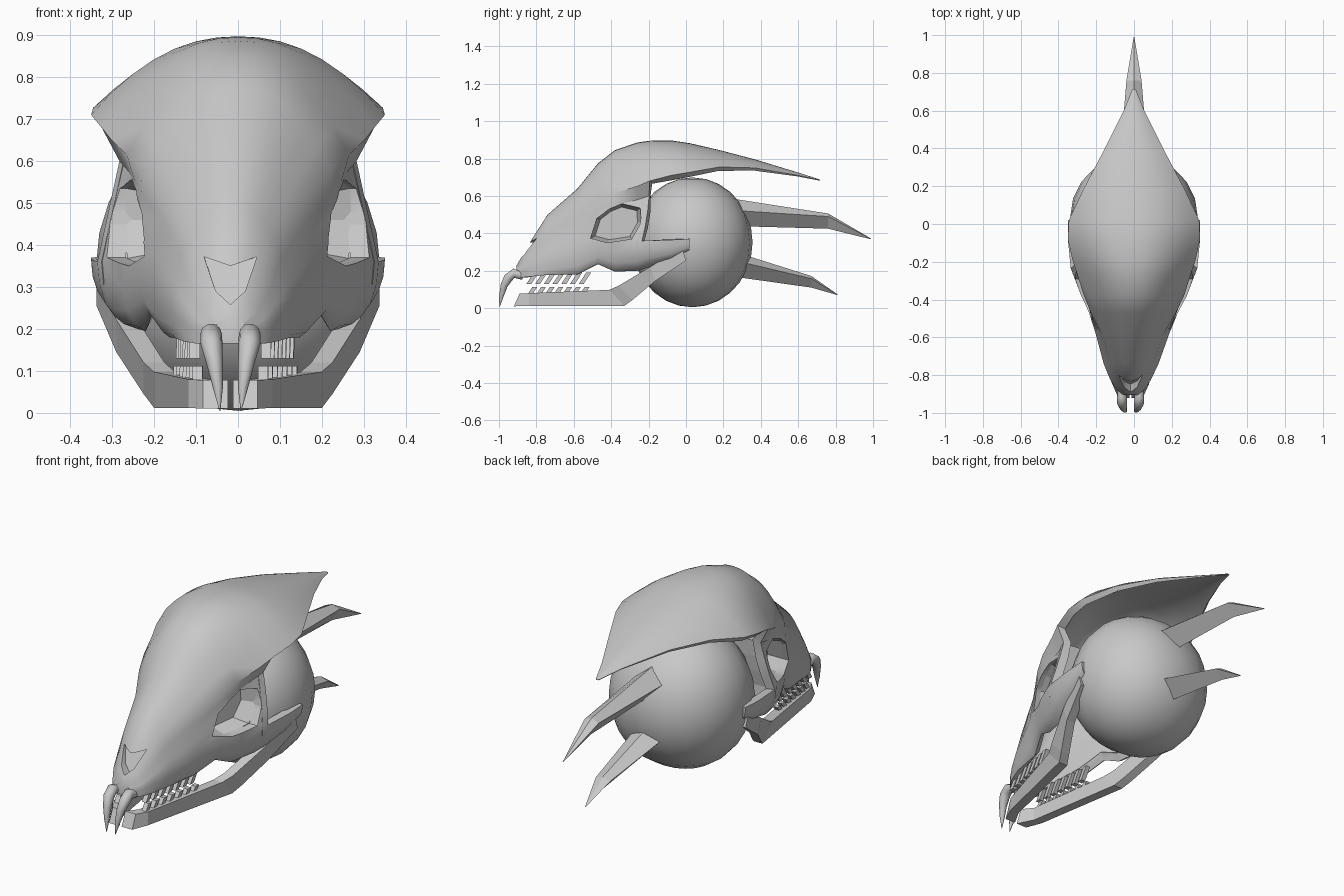
import bpy, bmesh, math
from mathutils import Vector

default = bpy.data.objects.get("Cube")
if default:
    bpy.data.objects.remove(default, do_unlink=True)

# One bone grey for everything
bone = bpy.data.materials.new("bone_grey")
bone.use_nodes = True
grey = (0.58, 0.58, 0.58, 1)
bone.diffuse_color = grey
bone.node_tree.nodes["Principled BSDF"].inputs["Base Color"].default_value = grey


def finish(name, bm, fix_normals=True):
    """Turn a bmesh into a named object with the bone material."""
    if fix_normals:
        bmesh.ops.recalc_face_normals(bm, faces=bm.faces)
    mesh = bpy.data.meshes.new(name)
    bm.to_mesh(mesh)
    bm.free()
    mesh.materials.append(bone)
    obj = bpy.data.objects.new(name, mesh)
    bpy.context.collection.objects.link(obj)
    return obj


def loft(bm, rings, open_end=False):
    """Join rings of equal length into a solid, or a cup with an open start."""
    loops = [[bm.verts.new(p) for p in ring] for ring in rings]
    n = len(loops[0])
    for a, b in zip(loops, loops[1:]):
        for i in range(n):
            j = (i + 1) % n
            bm.faces.new((a[i], a[j], b[j], b[i]))
    if not open_end:
        bm.faces.new(loops[0])
    bm.faces.new(loops[-1])


def bake(obj, smooth=None):
    """Apply the modifiers, lean the muzzle sideways, smooth below the angle."""
    bpy.ops.object.select_all(action='DESELECT')
    obj.select_set(True)
    bpy.context.view_layer.objects.active = obj
    if obj.modifiers:
        bpy.ops.object.convert(target='MESH')
    for v in obj.data.vertices:
        v.co.x -= .018 * min(1, max(0, (-.4 - v.co.y) / .4))
    if smooth:
        bpy.ops.object.shade_smooth_by_angle(angle=math.radians(smooth))


def mirrored(name, bm):
    obj = finish(name, bm)
    obj.modifiers.new("Mirror", 'MIRROR').use_mirror_merge = False
    return obj


# Face and crest shell: y, top z, crest edge x z, widest x z, lower edge x z
stations = [
    (-.905, .23, .03, .215, .04, .20, .04, .165),
    (-.87, .29, .06, .25, .08, .21, .08, .165),
    (-.82, .375, .085, .30, .11, .24, .11, .17),
    (-.74, .50, .11, .40, .145, .28, .135, .178),
    (-.58, .64, .165, .50, .195, .34, .155, .18),
    (-.47, .775, .225, .58, .235, .36, .20, .235),
    (-.38, .845, .265, .615, .28, .36, .22, .195),
    (-.26, .886, .303, .652, .325, .36, .24, .20),
    (-.195, .895, .325, .68, .335, .36, .27, .22),
    (-.08, .897, .35, .71, .35, .365, .30, .26),
    (.02, .882, .345, .727, .35, .37, .33, .31),
    (.18, .845, .27, .755),
    (.37, .795, .17, .75),
    (.60, .725, .055, .71),
    (.716, .688, .008, .685),
]
CREST, SIDE, LOW = 7, 4, 4
REAR = -.195


def section(row):
    """Half cross-section: domed crest, side wall, rounded lower cheek."""
    y, top, ex, ez = row[:4]
    pts = []
    for i in range(CREST + 1):
        u = i / CREST
        pts.append((ex * u, y, top - (top - ez) * u ** 2.2))
    if len(row) > 4:
        mx, mz, bx, bz = row[4:]
        pinch = .06 if y > -.3 else .03 if y > -.4 else 0
        sweep = .04 if y == REAR else 0
        for i in range(1, SIDE + 1):
            s = i / SIDE
            x = ex + (mx - ex) * s - pinch * (1 - s)
            pts.append((x, y - sweep * s * s, ez + (mz - ez) * s))
        for i in range(1, LOW + 1):
            a = math.pi / 2 * i / LOW
            pts.append((bx + (mx - bx) * math.cos(a), y - sweep * math.cos(a),
                        mz - (mz - bz) * math.sin(a)))
    return pts


bm = bmesh.new()
grid = [[bm.verts.new(p) for p in section(r)] for r in stations]
for r, (a, b) in enumerate(zip(grid, grid[1:])):
    for c in range(min(len(a), len(b)) - 1):
        # behind the eye only the crest and the cheek arch carry on
        if stations[r][0] >= REAR and CREST <= c < CREST + SIDE:
            continue
        bm.faces.new((a[c], a[c + 1], b[c + 1], b[c]))
chin = bm.verts.new((0, stations[0][0], stations[0][-1]))
bm.faces.new([chin] + grid[0][::-1])
bmesh.ops.delete(bm, geom=[v for v in bm.verts if not v.link_faces], context='VERTS')
face_shell = finish("face_and_crest", bm, fix_normals=False)

# Shell thins toward the crest tip
group = face_shell.vertex_groups.new(name="thickness")
for v in face_shell.data.vertices:
    group.add([v.index], min(1, max(.1, (.75 - v.co.y) / .9)), 'REPLACE')
face_shell.modifiers.new("Mirror", 'MIRROR').merge_threshold = .0005
shell = face_shell.modifiers.new("Thickness", 'SOLIDIFY')
shell.thickness = .042
shell.offset = -1
shell.vertex_group = group.name

# Eye socket and nose cutters
eye = [(-.51, .374), (-.476, .48), (-.41, .53), (-.342, .558), (-.245, .535),
       (-.24, .46), (-.29, .37), (-.42, .35)]
bm = bmesh.new()
loft(bm, [[(x, y, z) for y, z in eye] for x in (-.6, .6)])
eye_cutter = finish("eye_cutter", bm)

nose = [(-.063, .372), (0, .35), (.063, .372), (.035, .29), (0, .258), (-.035, .29)]
bm = bmesh.new()
loft(bm, [[(x, -1.1, z) for x, z in nose],
          [(x, -.848 + .53 * (z - .258), z) for x, z in nose]])
nose_cutter = finish("nose_cutter", bm)

for cutter in (eye_cutter, nose_cutter):
    cutter.hide_render = True
    cut = face_shell.modifiers.new("Cut", 'BOOLEAN')
    cut.operation = 'DIFFERENCE'
    cut.solver = 'EXACT'
    cut.use_self = True
    cut.object = cutter
bake(face_shell, 38)
for cutter in (eye_cutter, nose_cutter):
    bpy.data.objects.remove(cutter, do_unlink=True)

# Closed cups behind the eye holes
bm = bmesh.new()
cup = []
for depth, size in ((0, 1.02), (.08, .84)):
    cup.append([(.2 + .3 * (y + .5) - depth, -.36 + (y + .36) * size,
                 .45 + (z - .45) * size) for y, z in eye])
loft(bm, cup, open_end=True)
bake(mirrored("eye_sockets", bm))

# Walls closing the back of the cheeks against the braincase
rear = next(r for r in stations if r[0] == REAR)
bm = bmesh.new()
loft(bm, [[(x - .01, y - .03, z), (x - .01, y - .004, z),
           (x - .15, y + .01, z), (x - .15, y - .03, z)]
          for x, y, z in section(rear)[CREST + 1:CREST + SIDE + 2]])
bake(mirrored("rear_cheek_walls", bm))

# Round braincase, a little square seen from above
bm = bmesh.new()
bmesh.ops.create_uvsphere(bm, u_segments=20, v_segments=14, radius=1)
for v in bm.verts:
    x = math.copysign(abs(v.co.x) ** .9, v.co.x)
    v.co = Vector((x * .338, v.co.y * .322 + .034, v.co.z * .347 + .352))
bake(finish("braincase", bm), 40)


# Two bent spikes on the back, diamond in section
def spike(name, rows):
    bm = bmesh.new()
    loft(bm, [[(0, y, top), (w, y, mid), (0, y, low), (-w, y, mid)]
              for y, w, top, mid, low in rows])
    finish(name, bm)


spike("upper_spike", [(.22, .085, .59, .525, .44), (.76, .04, .506, .49, .425),
                      (.99, .002, .372, .37, .368)])
spike("lower_spike", [(.28, .085, .295, .25, .165), (.67, .04, .172, .158, .11),
                      (.81, .002, .074, .072, .07)])

# Lower jaw: two bars meeting at the front (outer x, inner x, top yz, bottom yz)
bm = bmesh.new()
jaw = [(.065, .006, -.89, .078, -.92, .01), (.10, .05, -.84, .08, -.84, .012),
       (.20, .15, -.41, .098, -.33, .012), (.225, .175, -.36, .12, -.285, .045),
       (.29, .24, -.19, .222, -.165, .145), (.337, .295, -.02, .325, .0, .255)]
loft(bm, [[(xo, ty, tz), (xi, ty, tz), (xi, by, bz), (xo, by, bz)]
          for xo, xi, ty, tz, by, bz in jaw])
bake(mirrored("lower_jaw", bm))

# Curved front fangs
bm = bmesh.new()
fang = [(.046, -.87, .17, .02), (.046, -.92, .187, .026), (.045, -.95, .162, .026),
        (.038, -.973, .12, .02), (.03, -.988, .06, .012), (.025, -.997, .005, .001)]
path = [Vector(p[:3]) for p in fang]
rings = []
for i, p in enumerate(path):
    along = path[min(i + 1, len(path) - 1)] - path[max(i - 1, 0)]
    side = Vector((1, 0, 0))
    up = along.cross(side).normalized()
    r = fang[i][3]
    rings.append([p + r * (side * math.cos(a) + up * math.sin(a))
                  for a in (math.tau * k / 10 for k in range(10))])
loft(bm, rings)
bake(mirrored("front_fangs", bm), 50)


# Rows of small slanted cheek teeth
def teeth(name, x0, x1, low, high):
    bm = bmesh.new()
    for i in range(7):
        t = i / 6
        x, y = x0 + (x1 - x0) * t, -.84 + .28 * t
        rings = []
        for z, shift in ((low, 0), (high, .65 * (high - low))):
            rings.append([(x + dx, y + dy + shift, z) for dx, dy in
                          ((-.012, -.013), (.012, -.013), (.012, .013), (-.012, .013))])
        loft(bm, rings)
    bake(mirrored(name, bm))


teeth("upper_teeth", .085, .128, .13, .192)
teeth("lower_teeth", .078, .135, .065, .112)
